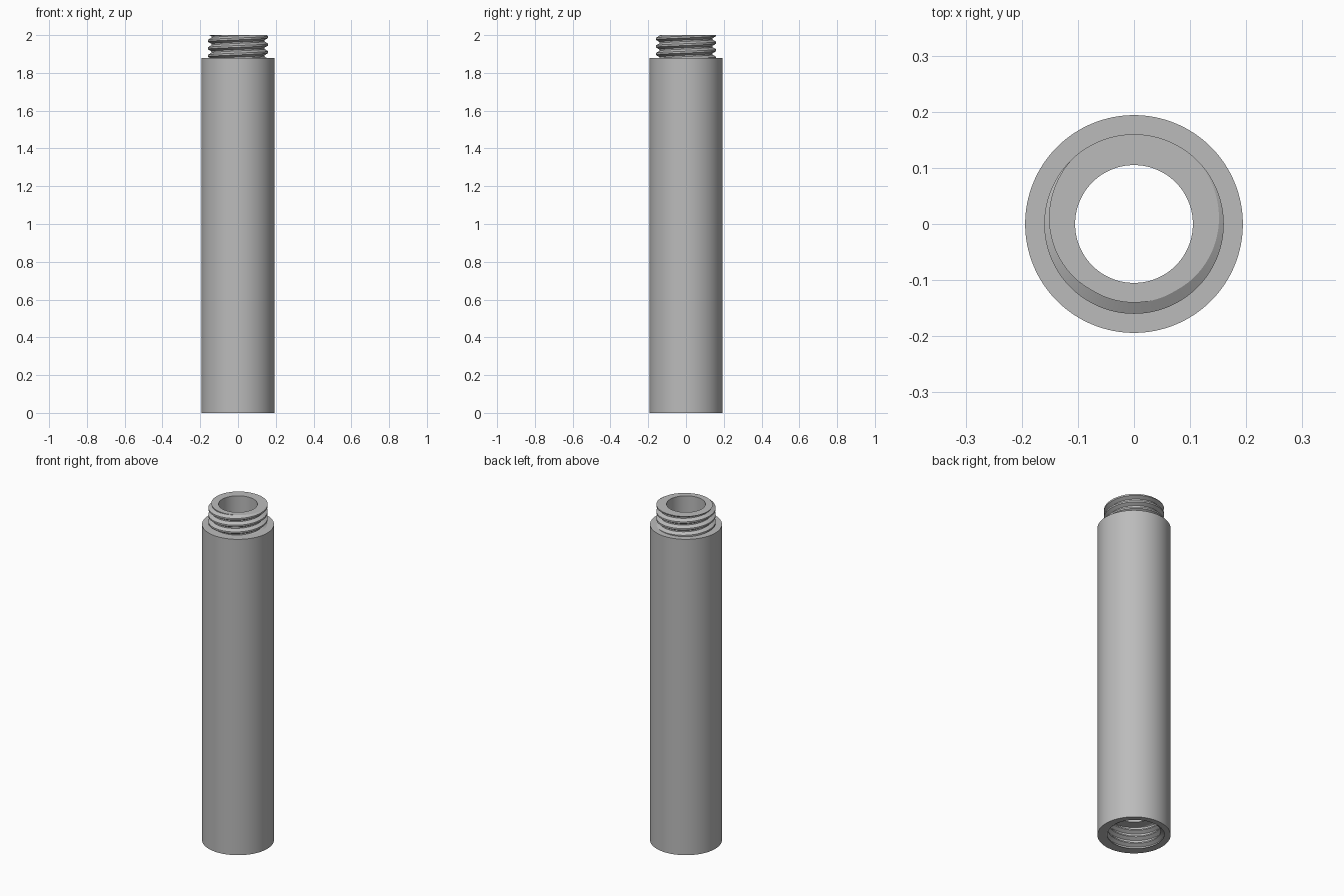
import bpy, bmesh, math

cube = bpy.data.objects.get("Cube")
if cube:
    bpy.data.objects.remove(cube, do_unlink=True)

SEGMENTS = 128
BODY_R, BORE_R = 0.194, 0.105
SHOULDER, TOP, SOCKET = 1.88, 2.0, 0.14
PITCH = 0.04
FLAT = 0.12 * PITCH     # half width of the crest
FLANK = 0.41 * PITCH    # distance from crest centre to root


def thread_column(turn, low, high, crest_r, root_r, phase_z):
    """Points up a right-handed thread at one fraction of a turn, clipped to low..high."""
    centre = phase_z + (turn - 0.25) * PITCH
    first = math.floor((low - centre) / PITCH) - 1
    last = math.ceil((high - centre) / PITCH) + 2
    # one extra turn at each end lets the columns join at the seam
    first = round((low - phase_z) / PITCH) - 3
    last = round((high - phase_z) / PITCH) + 3
    points = []
    for k in range(first, last):
        for offset in (-FLANK, -FLAT, FLAT, FLANK):
            z = min(max(centre + k * PITCH + offset, low), high)
            d = abs((z - centre + PITCH / 2) % PITCH - PITCH / 2)
            t = min(max((d - FLAT) / (FLANK - FLAT), 0), 1)
            points.append((crest_r + (root_r - crest_r) * t, z))
    return points


def section(turn):
    """Closed wall section: outside, male thread, bore, female thread."""
    male = thread_column(turn, SHOULDER, TOP, 0.16, 0.14, TOP)
    female = thread_column(turn, 0, SOCKET, 0.162, 0.142, 0)
    return ([(BODY_R, 0), (BODY_R, SHOULDER)] + male
            + [(BORE_R, TOP), (BORE_R, SOCKET)] + female[::-1])


# Sweep the section round the axis
bm = bmesh.new()
columns = []
for i in range(SEGMENTS + 1):
    angle = 2 * math.pi * i / SEGMENTS
    columns.append([bm.verts.new((r * math.cos(angle), r * math.sin(angle), z))
                    for r, z in section(i / SEGMENTS)])


def distinct(verts):
    """Drop corners that the clipping made coincide."""
    kept = []
    for v in verts:
        if all((v.co - w.co).length > 1e-5 for w in kept):
            kept.append(v)
    return kept


for a, b in zip(columns, columns[1:]):
    for j in range(len(a)):
        n = (j + 1) % len(a)
        corners = distinct((a[j], b[j], b[n], a[n]))
        if len(corners) > 2:
            bm.faces.new(corners)
bmesh.ops.remove_doubles(bm, verts=bm.verts, dist=1e-5)
bmesh.ops.delete(bm, geom=[v for v in bm.verts if not v.link_faces], context='VERTS')
bmesh.ops.recalc_face_normals(bm, faces=bm.faces)

mesh = bpy.data.meshes.new("threaded_tube")
bm.to_mesh(mesh)
bm.free()
tube = bpy.data.objects.new("threaded_tube", mesh)
bpy.context.collection.objects.link(tube)

# Plain grey metal
grey = bpy.data.materials.new("grey_metal")
grey.use_nodes = True
grey.diffuse_color = (0.5, 0.5, 0.5, 1)
grey.node_tree.nodes["Principled BSDF"].inputs["Base Color"].default_value = (0.5, 0.5, 0.5, 1)
mesh.materials.append(grey)

bpy.ops.object.select_all(action='DESELECT')
tube.select_set(True)
bpy.context.view_layer.objects.active = tube
bpy.ops.object.shade_smooth_by_angle(angle=math.radians(30))
